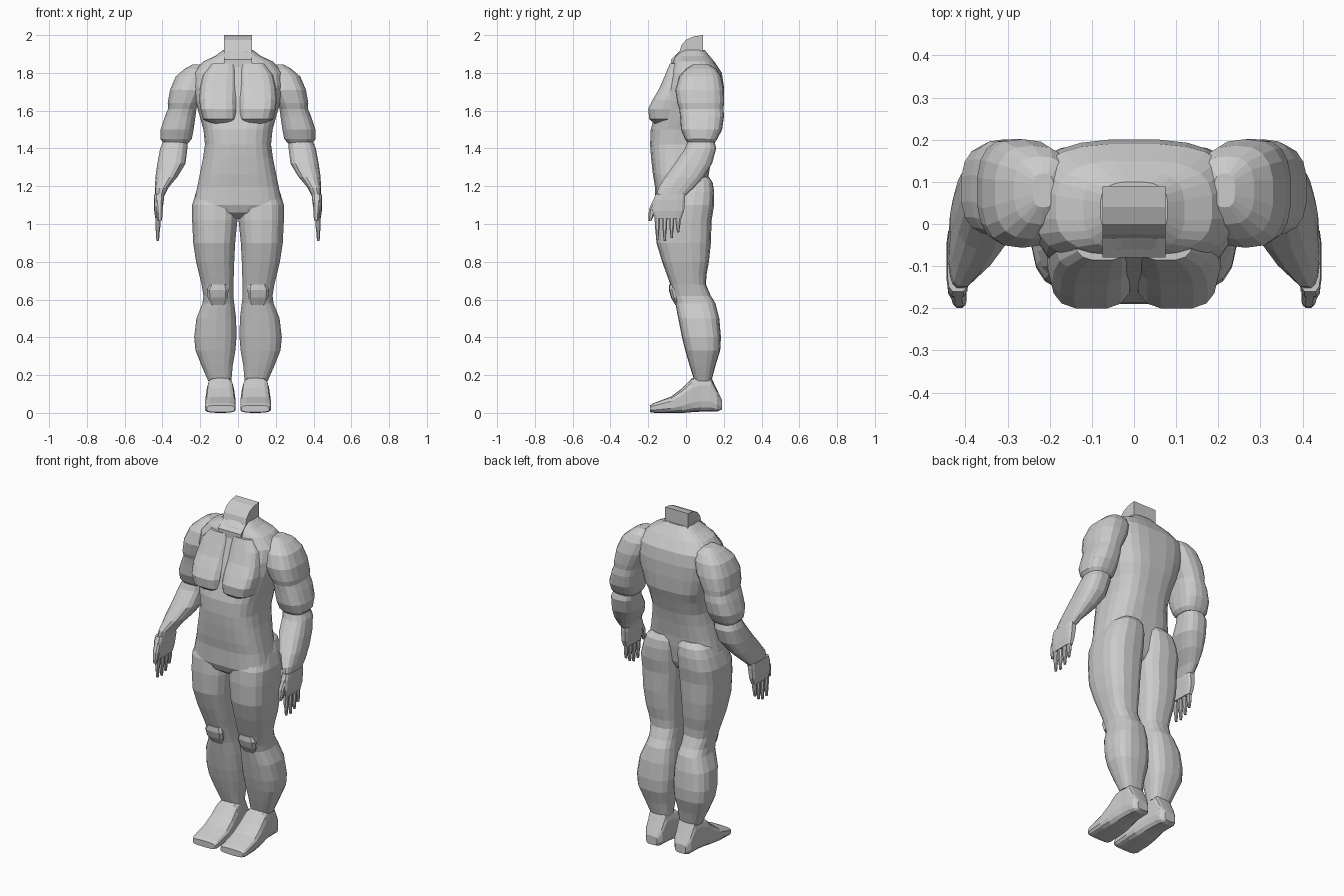
import bpy, bmesh
from math import cos, sin, pi


def spow(v, e):
    return (1 if v >= 0 else -1) * abs(v) ** e


def make(name, bm, mirror):
    bmesh.ops.recalc_face_normals(bm, faces=bm.faces)
    me = bpy.data.meshes.new(name)
    bm.to_mesh(me)
    bm.free()
    ob = bpy.data.objects.new(name, me)
    bpy.context.collection.objects.link(ob)
    if mirror:
        ob.modifiers.new("mirror", 'MIRROR').use_mirror_merge = False
    return ob


def loft(name, rings, n=16, power=2.6, axis='z', mirror=True):
    """Skin rounded cross-sections: (position, x0, x1, v0, v1)."""
    bm = bmesh.new()
    loops = []
    for p, x0, x1, v0, v1 in rings:
        loop = []
        for i in range(n):
            a = 2 * pi * (i + 0.5) / n
            x = (x0 + x1) / 2 + (x1 - x0) / 2 * spow(cos(a), 2 / power) / spow(cos(pi / n), 2 / power)
            v = (v0 + v1) / 2 + (v1 - v0) / 2 * spow(sin(a), 2 / power) / spow(cos(pi / n), 2 / power)
            loop.append(bm.verts.new((x, v, p) if axis == 'z' else (x, p, v)))
        loops.append(loop)
    for a, b in zip(loops, loops[1:]):
        for i in range(n):
            j = (i + 1) % n
            bm.faces.new((a[i], a[j], b[j], b[i]))
    bm.faces.new(loops[0])
    bm.faces.new(loops[-1])
    return make(name, bm, mirror)


def symmetric(rings):
    return [(z, -w, w, y0, y1) for z, w, y0, y1 in rings]


# Trunk from crotch to trapezius
loft("torso", symmetric([
    (1.03, .05, -.10, .04), (1.06, .15, -.145, .08), (1.10, .235, -.162, .10),
    (1.20, .215, -.165, .115), (1.26, .203, -.175, .12), (1.35, .185, -.185, .135),
    (1.42, .175, -.19, .15), (1.50, .183, -.187, .175), (1.56, .20, -.17, .195),
    (1.65, .225, -.145, .20), (1.73, .24, -.115, .20), (1.80, .235, -.09, .19),
    (1.86, .185, -.07, .15), (1.89, .12, -.06, .125), (1.92, .08, -.03, .10)]),
    n=24, power=3, mirror=False)

# Neck stump, side profile extruded across
bm = bmesh.new()
profile = [(.09, 1.84), (.09, 2.0), (.04, 1.993), (0, 1.975), (-.025, 1.945),
           (-.035, 1.91), (-.08, 1.87), (-.08, 1.82)]
face = bm.faces.new([bm.verts.new((-.075, y, z)) for y, z in profile])
ext = bmesh.ops.extrude_face_region(bm, geom=[face])
bmesh.ops.translate(bm, vec=(.15, 0, 0),
                    verts=[g for g in ext['geom'] if isinstance(g, bmesh.types.BMVert)])
make("neck", bm, False)

# Chest muscles
loft("pectoral", [
    (1.53, .02, .14, -.165, .02), (1.555, .004, .185, -.195, .04), (1.61, .002, .20, -.20, .05),
    (1.66, .002, .205, -.175, .05), (1.72, .002, .20, -.14, .05), (1.79, .002, .185, -.11, .05),
    (1.85, .01, .14, -.085, .05)], power=3.4)

# Shoulder and upper arm
loft("upper_arm", [
    (1.845, .19, .24, .04, .12), (1.82, .16, .285, .0, .16), (1.78, .15, .33, -.035, .185),
    (1.71, .17, .36, -.055, .20), (1.64, .205, .372, -.045, .20), (1.61, .22, .37, -.035, .197),
    (1.57, .225, .387, -.03, .20), (1.50, .235, .41, -.025, .19), (1.45, .245, .41, -.005, .165),
    (1.43, .262, .395, .01, .15)], n=18, power=2.7)

# Forearm
loft("forearm", [
    (1.44, .265, .395, .01, .15), (1.40, .268, .412, -.005, .16), (1.32, .278, .427, -.06, .138),
    (1.25, .32, .437, -.11, .095), (1.19, .37, .44, -.148, .04), (1.14, .395, .44, -.155, -.015)])

# Palm, fingers and thumb
loft("palm", [
    (1.16, .393, .443, -.16, -.005), (1.13, .392, .445, -.172, -.005),
    (1.07, .40, .444, -.178, -.01), (1.03, .405, .438, -.165, -.025)], n=12, power=4)
for i, (y, tip) in enumerate([(-.152, .915), (-.113, .91), (-.076, .925), (-.042, .955)]):
    mid = (1.04 + tip) / 2
    loft(f"finger_{i + 1}", [
        (1.05, .408, .436, y - .015, y + .015), (mid, .412, .436, y - .012, y + .012),
        (mid - .02, .415, .435, y - .009, y + .009), (tip, .418, .432, y - .006, y + .006)],
        n=8, power=2.4)
loft("thumb", [
    (1.13, .40, .435, -.172, -.13), (1.08, .398, .432, -.196, -.155),
    (1.04, .40, .428, -.199, -.172), (1.015, .405, .423, -.198, -.184)], n=8)

# Buttock, thigh and calf
loft("leg", [
    (1.25, .02, .16, -.04, .12), (1.22, .008, .20, -.09, .14), (1.17, .003, .222, -.13, .148),
    (1.10, .002, .243, -.155, .147), (1.02, .003, .243, -.16, .134), (.90, .015, .237, -.155, .13),
    (.80, .02, .222, -.125, .12), (.73, .022, .205, -.10, .107), (.68, .025, .193, -.082, .105),
    (.62, .025, .183, -.068, .13), (.58, .02, .188, -.055, .155), (.50, .01, .22, -.04, .175),
    (.40, .008, .232, -.02, .184), (.33, .014, .225, -.003, .18), (.25, .028, .193, .02, .155),
    (.17, .035, .158, .045, .135)], n=18, power=2.8)
loft("kneecap", [
    (.68, .06, .15, -.088, -.02), (.65, .05, .165, -.09, -.02), (.61, .055, .16, -.078, -.02),
    (.57, .07, .14, -.055, -.02)], n=10, power=3.5)

# Foot, swept from toes to heel
loft("foot", [
    (-.19, .018, .165, .004, .04), (-.17, .012, .175, .001, .052), (-.08, .012, .175, 0, .085),
    (-.02, .016, .17, 0, .13), (.03, .022, .165, .005, .18), (.08, .03, .158, .008, .20),
    (.13, .035, .155, .008, .195), (.165, .04, .15, .008, .12), (.19, .06, .13, .018, .07)],
    n=14, power=3.6, axis='y')
